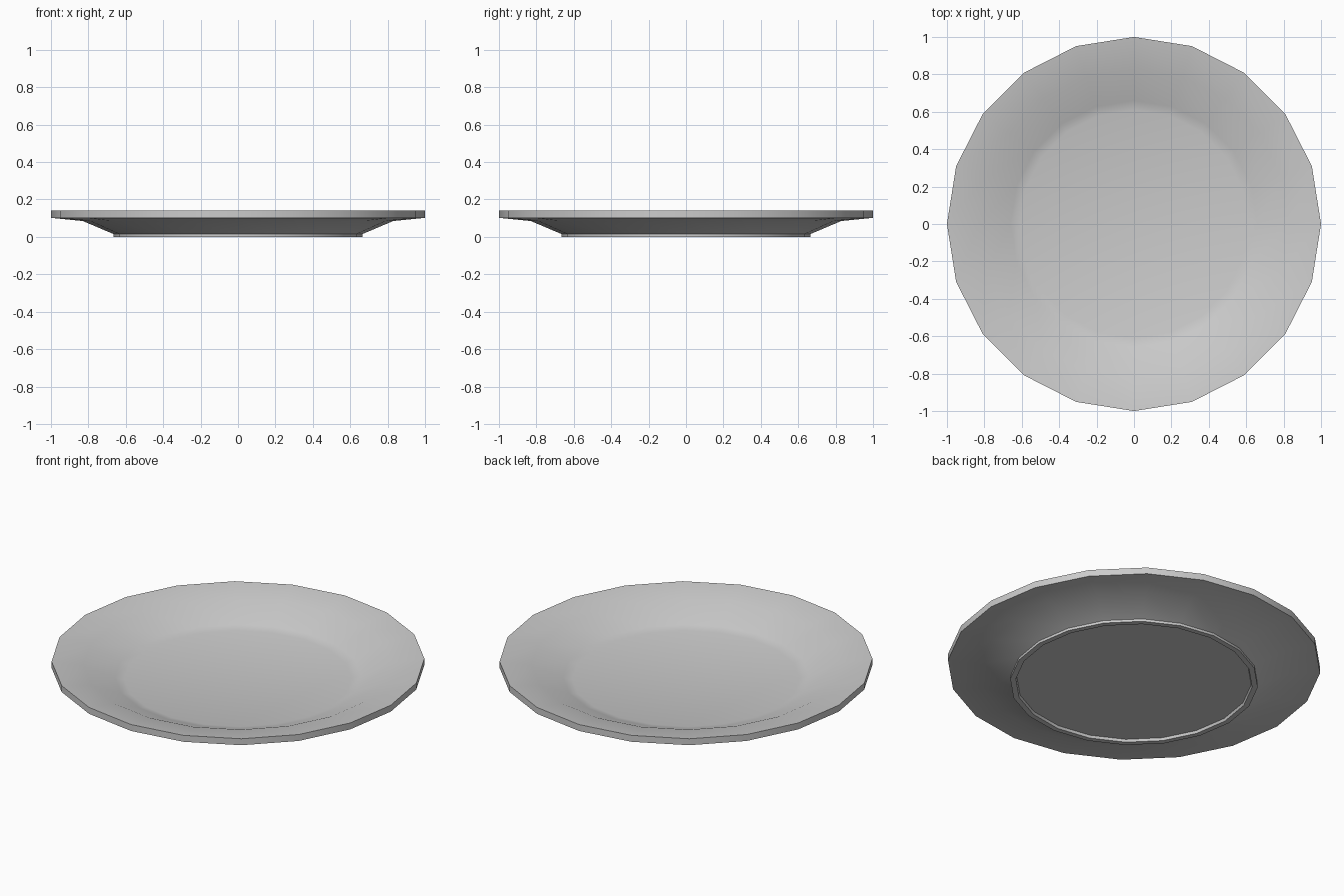
import bpy, bmesh, math

if "Cube" in bpy.data.objects:
    bpy.data.objects.remove(bpy.data.objects["Cube"])

SIDES = 20
# Half cross-section (radius, height): top centre, over the rim, down to the underside centre
profile = [
    (0.0, 0.03), (0.61, 0.03), (0.66, 0.042), (0.83, 0.115), (1.0, 0.14),   # eating surface
    (1.0, 0.102), (0.83, 0.085), (0.665, 0.015),                           # rim and outer wall
    (0.665, 0.0), (0.635, 0.0), (0.63, 0.015), (0.0, 0.015),               # foot ring and recess
]

# Plate: spin the profile around the z axis
bm = bmesh.new()
verts = [bm.verts.new((r, 0, z)) for r, z in profile]
edges = [bm.edges.new(pair) for pair in zip(verts, verts[1:])]
bmesh.ops.spin(bm, geom=verts + edges, cent=(0, 0, 0), axis=(0, 0, 1),
               angle=math.tau, steps=SIDES, use_duplicate=False)
bmesh.ops.remove_doubles(bm, verts=bm.verts, dist=0.0005)
bmesh.ops.recalc_face_normals(bm, faces=bm.faces)

mesh = bpy.data.meshes.new("plate")
bm.to_mesh(mesh)
bm.free()
plate = bpy.data.objects.new("plate", mesh)
bpy.context.collection.objects.link(plate)

# Smooth surfaces with crisp rim and foot edges
bpy.context.view_layer.objects.active = plate
plate.select_set(True)
bpy.ops.object.shade_smooth_by_angle(angle=math.radians(30))
